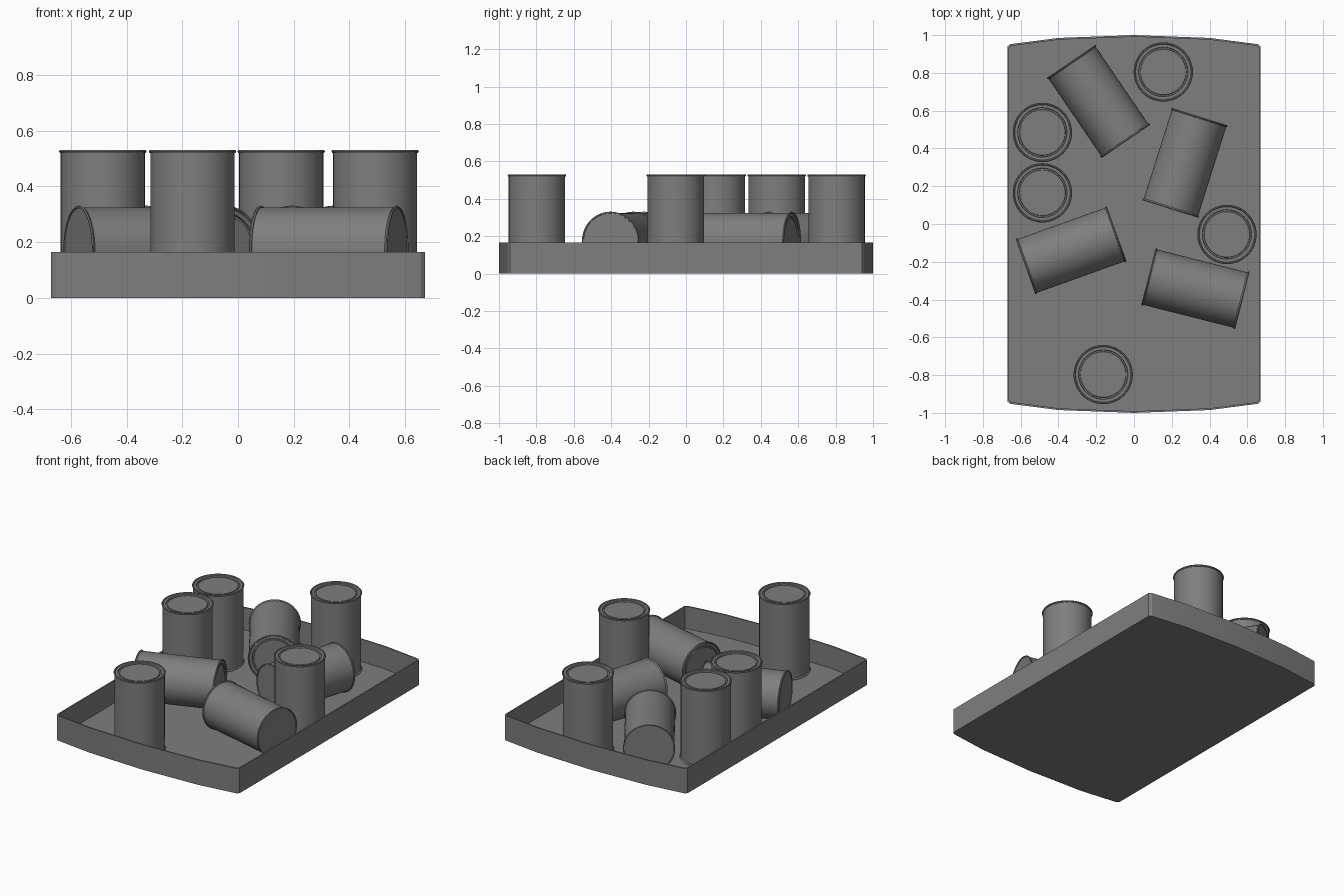
import bpy, bmesh, math
from mathutils import Vector

if "Cube" in bpy.data.objects:
    bpy.data.objects.remove(bpy.data.objects["Cube"], do_unlink=True)

grey = bpy.data.materials.new("grey metal")
grey.use_nodes = True
COLOUR = (0.21, 0.21, 0.21, 1)
grey.diffuse_color = COLOUR
grey.node_tree.nodes["Principled BSDF"].inputs["Base Color"].default_value = COLOUR

FLOOR = 0.017
HEIGHT = 0.513
RADIUS = 0.157


def finish(name, bm):
    """Turn a bmesh into a shaded object."""
    bmesh.ops.recalc_face_normals(bm, faces=bm.faces)
    mesh = bpy.data.meshes.new(name)
    bm.to_mesh(mesh)
    bm.free()
    mesh.materials.append(grey)
    obj = bpy.data.objects.new(name, mesh)
    bpy.context.collection.objects.link(obj)
    bpy.ops.object.select_all(action="DESELECT")
    obj.select_set(True)
    bpy.context.view_layer.objects.active = obj
    bpy.ops.object.shade_smooth_by_angle(angle=math.radians(30))
    return obj


def lathe(name, profile, sides=48):
    """Spin (radius, height) points round z; both ends get a flat cap."""
    bm = bmesh.new()
    rings = []
    for r, z in profile:
        rings.append([bm.verts.new((r * math.cos(2 * math.pi * i / sides),
                                    r * math.sin(2 * math.pi * i / sides), z))
                      for i in range(sides)])
    for low, high in zip(rings, rings[1:]):
        for i in range(sides):
            j = (i + 1) % sides
            bm.faces.new((low[i], low[j], high[j], high[i]))
    bm.faces.new(rings[0])
    bm.faces.new(rings[-1])
    return finish(name, bm)


# Tray: bowed front and back, straight sides, thin walls
half_edge = [(0.67, 0.94), (0.655, 0.952), (0.4, 0.985), (0, 1)]
back = half_edge + [(-x, y) for x, y in half_edge[-2::-1]]
outline = back + [(-x, -y) for x, y in back]


def tray_ring(bm, inset, z):
    return [bm.verts.new((x * (1 - inset / 0.67), y * (1 - inset), z)) for x, y in outline]


bm = bmesh.new()
WALL = 0.009
loops = [tray_ring(bm, 0, 0), tray_ring(bm, 0, 0.165),
         tray_ring(bm, WALL, 0.165), tray_ring(bm, WALL, FLOOR)]
for a, b in zip(loops, loops[1:]):
    for i in range(len(a)):
        j = (i + 1) % len(a)
        bm.faces.new((a[i], a[j], b[j], b[i]))
bm.faces.new(loops[0])
bm.faces.new(loops[-1])
finish("tray", bm)

# Can: rolled rims at both ends, shallow base, grooved press-in lid
BODY = 0.151
can_profile = [
    (0.148, 0.004), (0.149, 0), (0.154, 0), (RADIUS, 0.004), (0.154, 0.009), (BODY, 0.011),
    (BODY, HEIGHT - 0.011), (0.154, HEIGHT - 0.010), (RADIUS, HEIGHT - 0.005),
    (0.154, HEIGHT), (0.149, HEIGHT), (0.146, HEIGHT - 0.005),
    (0.131, HEIGHT - 0.005), (0.129, HEIGHT - 0.014),
    (0.122, HEIGHT - 0.014), (0.120, HEIGHT - 0.008),
]

# Standing cans
standing = [(0.155, 0.805), (-0.485, 0.485), (-0.485, 0.165), (0.492, -0.055), (-0.163, -0.797)]
for n, (x, y) in enumerate(standing, 1):
    can = lathe(f"standing_can_{n}", can_profile)
    can.location = (x, y, FLOOR)

# Lying cans: centre, and the direction the lid points
lying = [
    ((-0.188, 0.649), (0.29, -0.425)),
    ((0.27, 0.324), (0.155, 0.4925)),
    ((-0.333, -0.139), (0.48, 0.172)),
    ((0.325, -0.342), (-0.495, 0.125)),
]
for n, (centre, aim) in enumerate(lying, 1):
    can = lathe(f"lying_can_{n}", can_profile)
    axis = Vector((*aim, 0)).normalized()
    can.rotation_euler = (0, math.pi / 2, math.atan2(axis.y, axis.x))
    can.location = Vector((*centre, FLOOR + RADIUS)) - axis * HEIGHT / 2
